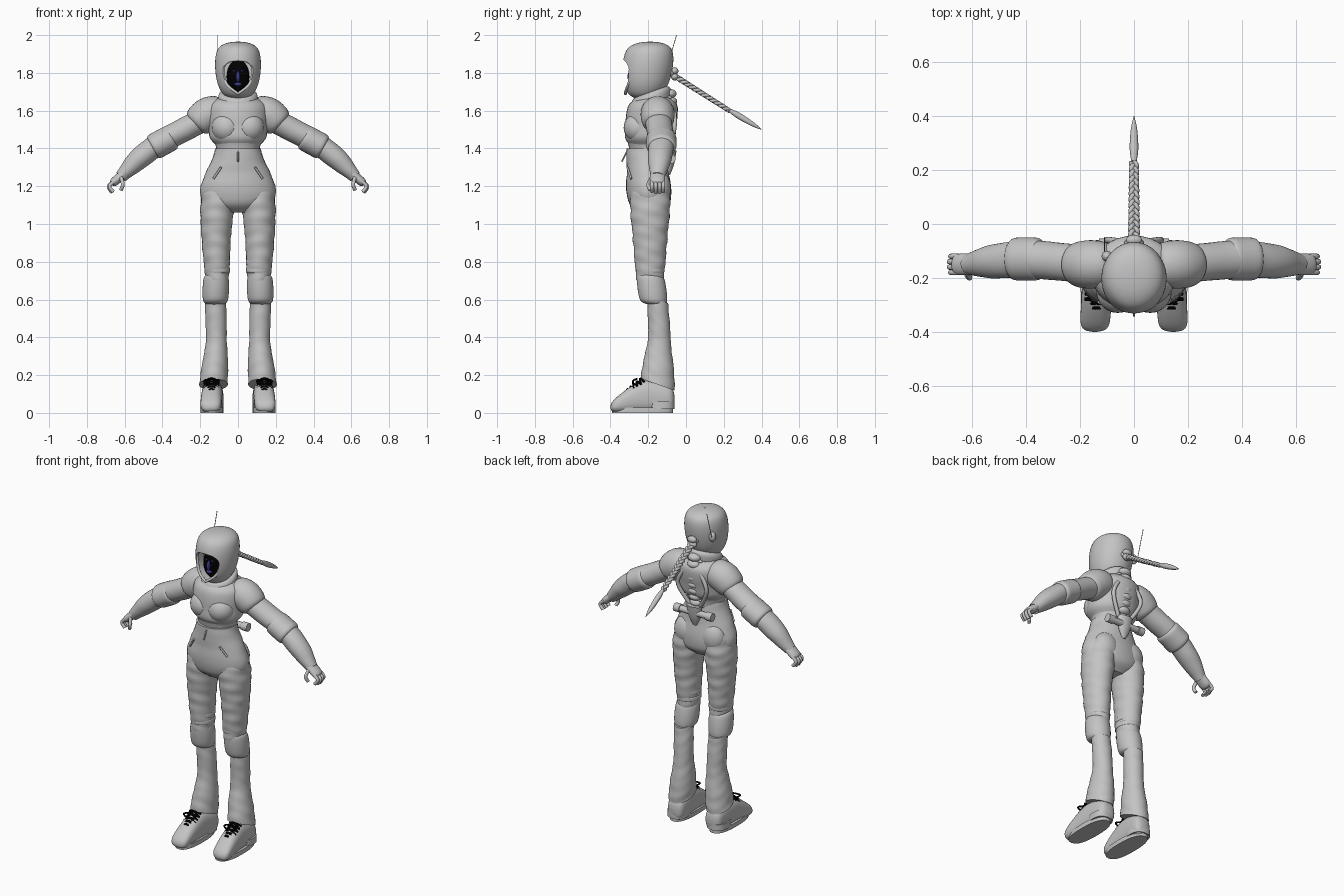
import bpy, bmesh, math
from math import sin, cos, pi
from mathutils import Vector, Matrix

cube = bpy.data.objects.get("Cube")
if cube:
    bpy.data.objects.remove(cube, do_unlink=True)


def material(name, red, green, blue):
    mat = bpy.data.materials.new(name)
    mat.use_nodes = True
    mat.diffuse_color = (red, green, blue, 1)
    mat.node_tree.nodes["Principled BSDF"].inputs["Base Color"].default_value = mat.diffuse_color
    return mat


GREY = material("suit grey", .55, .55, .55)
BLACK = material("black", 0, 0, 0)
BLUE = material("face blue", .05, .05, .3)
X, Y, Z = Matrix.Identity(3)
parts = []


def finish(name, bm, mat, pair=False):
    bmesh.ops.recalc_face_normals(bm, faces=bm.faces[:])
    mesh = bpy.data.meshes.new(name)
    bm.to_mesh(mesh)
    bm.free()
    mesh.materials.append(mat)
    part = bpy.data.objects.new(name, mesh)
    bpy.context.collection.objects.link(part)
    if pair:
        part.modifiers.new("Mirror", "MIRROR").use_mirror_merge = False
    parts.append(part)
    return part


def along(values, t):
    """Smooth value at fraction t of a list of evenly spaced numbers or vectors."""
    last = len(values) - 1
    if last == 0:
        return values[0]
    i = min(int(t * last), last - 1)
    f = t * last - i
    a, b, c, d = (values[max(0, min(last, i + k))] for k in (-1, 0, 1, 2))
    return b + f / 2 * (c - a + f * (2 * a - 5 * b + 4 * c - d + f * (3 * (b - c) + d - a)))


def limb(name, path, radii, depth=(1,), mat=GREY, axis=None, side=X, pair=False,
         puff=0, box=1, tilt=0, wrinkle=0, steps=24, segments=32):
    """Loft of ellipses along a path; puff rounds both ends like a cushion."""
    path = [Vector(point) for point in path]
    bm, loops = bmesh.new(), []
    for step in range(steps + 1):
        t = (1 - cos(pi * step / steps)) / 2
        middle = along(path, t)
        heading = axis or along(path, min(1, t + .01)) - along(path, max(0, t - .01))
        across = heading.cross(side).normalized()
        out = across.cross(heading).normalized()
        radius = along(radii, t)
        if puff:
            radius *= max(.02, 1 - abs(2 * t - 1) ** puff) ** .5
        loop = []
        for k in range(segments):
            angle = 2 * pi * k / segments
            c, s = (math.copysign(abs(v) ** box, v) for v in (cos(angle), sin(angle)))
            fold = sin(95 * middle.z + 3 * s) + sin(60 * middle.z - 2 * angle)
            offset = (out * c + across * s * along(depth, t)) * radius * (1 + wrinkle * fold)
            offset.z += tilt * offset.y
            loop.append(bm.verts.new(middle + offset))
        loops.append(loop)
    for low, high in zip(loops, loops[1:]):
        for k in range(segments):
            bm.faces.new((low[k - 1], low[k], high[k], high[k - 1]))
    bm.faces.new(loops[0])
    bm.faces.new(loops[-1])
    return finish(name, bm, mat, pair)


def rod(name, path, radius, **options):
    return limb(name, path, [radius], segments=10, **options)


def ball(name, centre, size, mat=GREY, pair=False):
    bm = bmesh.new()
    place = Matrix.Translation(centre) @ Matrix.Diagonal((*size, 1))
    bmesh.ops.create_uvsphere(bm, u_segments=24, v_segments=16, radius=1, matrix=place)
    return finish(name, bm, mat, pair)


# Helmet with a carved face opening
helmet = limb("helmet", [(0, -.22, 1.66), (0, -.19, 1.965)], [.07, .09, .11, .12, .12, .11, .09],
              [1.1], axis=Z, puff=6, steps=40, segments=48)
edge = [Vector(point) for point in ((0, 1.87), (.05, 1.86), (.08, 1.82), (.06, 1.74), (0, 1.69))]
half = [along(edge, i / 16) for i in range(17)]
outline = half + [Vector((-p.x, p.y)) for p in half[-2:0:-1]]
bm = bmesh.new()
face = bm.faces.new([bm.verts.new((p.x, -.5, p.y)) for p in outline])
solid = bmesh.ops.extrude_face_region(bm, geom=[face])["geom"]
bmesh.ops.translate(bm, vec=Y * .27, verts=[v for v in solid if isinstance(v, bmesh.types.BMVert)])
cutter = finish("opening_cutter", bm, GREY)
carve = helmet.modifiers.new("Opening", "BOOLEAN")
carve.object, carve.solver = cutter, "EXACT"
bpy.context.view_layer.objects.active = helmet
bpy.ops.object.modifier_apply(modifier=carve.name)
parts.remove(cutter)
bpy.data.objects.remove(cutter, do_unlink=True)
rim = [(p.x, -.2 - .12 * math.sqrt(1 - (p.x / .12) ** 2), p.y) for p in outline + outline[:1]]
rod("helmet_rim", rim, .008, side=Y, steps=64)
rod("antenna", [(-.11, -.1, 1.83), (-.11, -.05, 2)], .002)
ball("antenna_mount", (-.1, -.12, 1.83), (.02, .02, .03))

# Face
ball("face", (0, -.25, 1.78), (.06, .04, .09), BLACK)
ball("nose", (0, -.29, 1.78), (.01, .02, .03), BLUE)
ball("lips", (0, -.28, 1.74), (.02, .02, .01), BLUE)
ball("eye", (.02, -.28, 1.81), (.01, .01, .005), BLUE, True)

# Torso
limb("collar", [(0, -.185, 1.61), (0, -.185, 1.71)], [.105], axis=Z, puff=3, tilt=.35)
limb("chest", [(0, -.2, 1.42), (0, -.17, 1.67)], [.12, .15, .155, .16, .15, .1], [.85], axis=Z)
ball("bust", (.06, -.25, 1.51), (.08, .08, .08), pair=True)
limb("ribs", [(0, -.2, 1.35), (0, -.2, 1.45)], [.11, .115, .13], [.88], axis=Z)
limb("trouser_hips", [(0, -.19, 1.06), (0, -.21, 1.4)], [.08, .18, .2, .17, .135, .12],
     [.7, .6, .6, .65, .8, .88], axis=Z, wrinkle=.006)
ball("buttock", (.09, -.14, 1.19), (.08, .06, .09), pair=True)
rod("zip_pull", [(0, -.31, 1.39), (0, -.34, 1.33)], .004)
rod("pocket_zip", [(.09, -.31, 1.3), (.13, -.29, 1.24)], .006, pair=True)

# Spine plates, harness and back canister
for i in range(8):
    t = i / 7
    y, z = -.085 - .02 * t + .015 * sin(pi * t), 1.69 - .29 * t
    ball("spine_plate", (0, y, z), (.04, .035, .025))
    ball("spine_link", (.035, y - .01, z - .02), (.015, .02, .01), pair=True)
rod("harness_strap", [(.03, -.07, 1.64), (.1, -.06, 1.52), (.04, -.09, 1.39)], .012, pair=True)
rod("canister", [(-.12, -.08, 1.345), (.12, -.08, 1.345)], .02, side=Y)
rod("canister_cap", [(.09, -.08, 1.345), (.13, -.08, 1.345)], .026, side=Y, pair=True)
limb("tail_plate", [(0, -.08, 1.39), (0, -.09, 1.26)], [.05, .04, .01], [.6], axis=Z)

# Braid of three strands with a knot and a loose end
root, tie = Vector((0, -.07, 1.79)), Vector((0, .23, 1.6))
lift = (tie - root).cross(X).normalized()
for strand in range(3):
    path = []
    for i in range(81):
        t = i / 80
        turn = 9 * pi * t + strand * 2 * pi / 3
        path.append(root.lerp(tie, t) + (X * 2 * sin(turn) + lift * sin(2 * turn)) * .007 * (1 - t / 3))
    rod("braid_strand", path, .009, steps=120)
limb("braid_end", [tie - lift * .002, (0, .4, 1.5)], [.01, .016, .012, .001], segments=16)
for y, z in ((-.08, 1.8), (-.06, 1.81), (-.06, 1.78)):
    ball("braid_knot", (0, y, z), (.03, .02, .02))

# Arms
limb("shoulder_cap", [(.08, -.15, 1.6), (.16, -.15, 1.58), (.23, -.15, 1.52)], [.08, .09, .08],
     side=Y, pair=True, puff=6)
limb("upper_arm", [(.17, -.15, 1.56), (.38, -.13, 1.45)], [.07], [.9], side=Y, pair=True, wrinkle=.008)
limb("elbow_guard", [(.34, -.13, 1.465), (.46, -.13, 1.4)], [.08], [.87], side=Y, pair=True, puff=6)
limb("forearm", [(.43, -.13, 1.42), (.53, -.14, 1.34), (.62, -.15, 1.25)], [.066, .062, .036], [.9],
     side=Y, pair=True, wrinkle=.008)
limb("palm", [(.59, -.15, 1.28), (.67, -.15, 1.21)], [.04], [.6], side=Y, pair=True, puff=4)
for i in range(4):
    y, bend = -.12 - .02 * i, .006 * sin(pi * i / 3)
    path = [(.65, y, 1.23), (.68 + bend, y, 1.2), (.66 + bend, y, 1.17 - bend)]
    rod("finger", path, .01, side=Y, pair=True)
rod("thumb", [(.62, -.18, 1.25), (.61, -.2, 1.21), (.62, -.19, 1.18)], .01, pair=True)

# Legs
limb("trouser_leg", [(.1, -.19, 1.22), (.115, -.19, .96), (.11, -.19, .7)], [.08, .09, .08, .07, .06],
     [1.18], axis=Z, pair=True, wrinkle=.016, steps=60)
for z in (.755, .795):
    path = [(.11, -.19, z - .02), (.11, -.19, z + .02)]
    limb("knee_strap", path, [.068], [1.12], axis=Z, pair=True, puff=4)
limb("knee_guard", [(.115, -.19, .74), (.12, -.17, .57)], [.065, .07, .065], [1.1],
     axis=Z, pair=True, puff=6, tilt=-.1)
limb("trouser_shin", [(.12, -.15, .6), (.115, -.14, .37), (.13, -.15, .15)],
     [.055, .056, .056, .07, .075], [1, 1.2], axis=Z, pair=True, wrinkle=.01, tilt=-.35, steps=50)

# Shoes with soles, wedge heels and laces
limb("shoe", [(.13, -.06, .07), (.137, -.23, .085), (.146, -.4, .03)], [.056], [1.25, 1.5, .54],
     axis=-Y, pair=True, puff=8, box=.8)
for name, y, low, high, depth in (("sole", -.23, 0, .028, 2.7), ("wedge_heel", -.13, .02, .06, 1.15)):
    limb(name, [(.138, y, low), (.138, y, high)], [.06], [depth], axis=Z, pair=True, box=.8, steps=2)
for i in range(5):
    y, z = -.31 + .017 * i, .12 + .014 * i
    for way in (-.04, .04):
        path = [(.14 - way, y, z - .02), (.14, y, z + .005), (.14 + way, y + .02, z - .01)]
        rod("lace", path, .006, mat=BLACK, side=Y, pair=True)
for way in (-.04, .04):
    path = [(.14, -.26, .18), (.14 + way, -.28, .17), (.14 + way / 2, -.28, .15)]
    rod("lace_bow", path, .005, mat=BLACK, side=Y, pair=True)

# Smooth shading with sharp edges kept
for part in parts:
    part.select_set(True)
bpy.ops.object.shade_smooth_by_angle(angle=math.radians(40))
